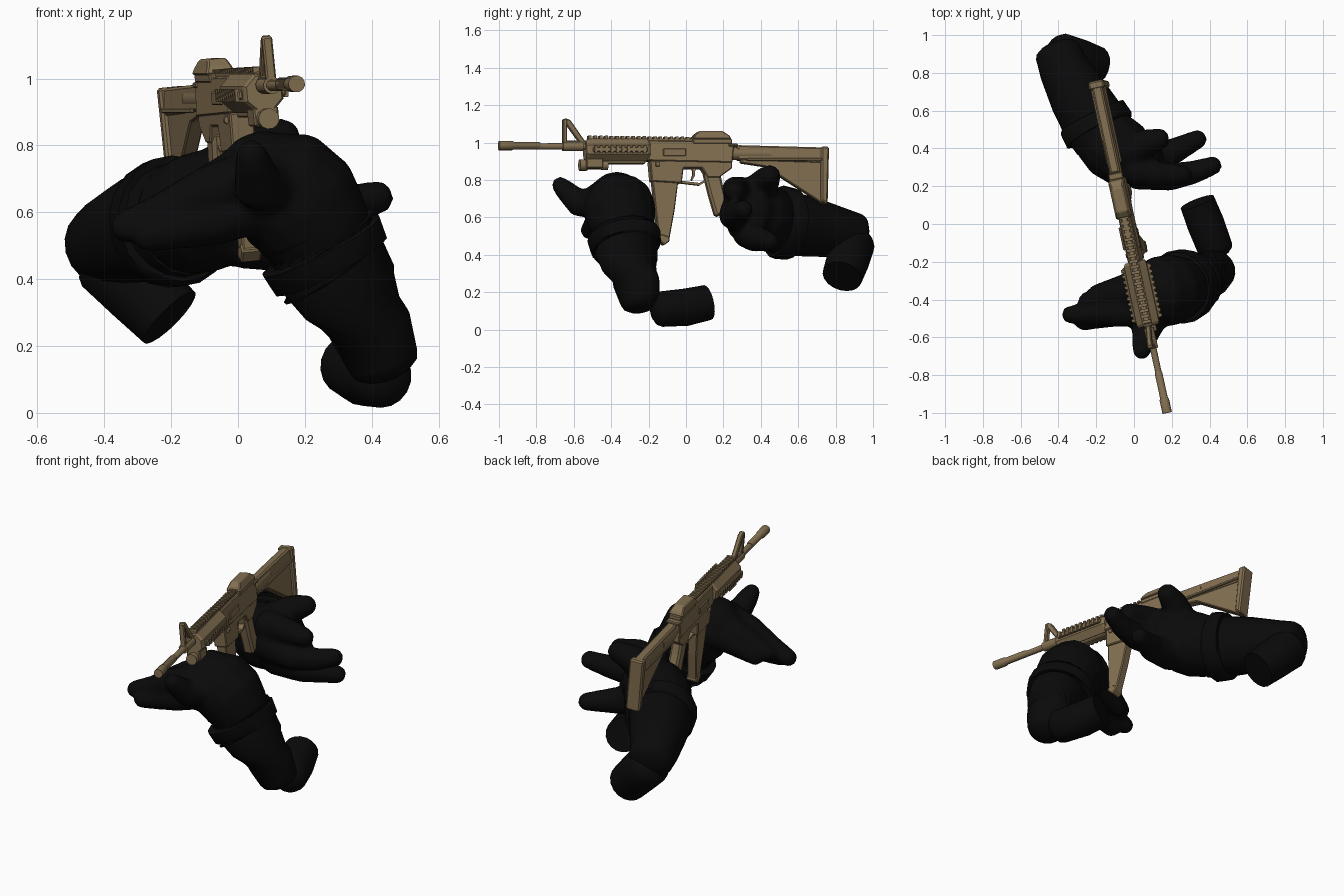
import bpy, bmesh, math
from mathutils import Matrix, Vector


def material(name, rgb):
    m = bpy.data.materials.new(name)
    m.diffuse_color = (*rgb, 1)
    return m


TAN = material("tan", (0.225, 0.16, 0.082))
BLACK = material("black", (0.003, 0.003, 0.003))

# rifle placement: yawed, slightly rolled
PLACE = Matrix(((1, -0.217, -0.1, 0.057), (0.217, 1, 0, 0),
                (0.1, 0, 1, 0), (0, 0, 0, 1)))


def finish(name, bm, mat, smooth=None, place=False):
    bmesh.ops.recalc_face_normals(bm, faces=bm.faces)
    if place:
        bm.transform(PLACE)
    me = bpy.data.meshes.new(name)
    bm.to_mesh(me)
    bm.free()
    me.materials.append(mat)
    ob = bpy.data.objects.new(name, me)
    bpy.context.collection.objects.link(ob)
    if smooth:
        bpy.ops.object.select_all(action='DESELECT')
        ob.select_set(True)
        bpy.context.view_layer.objects.active = ob
        bpy.ops.object.shade_smooth_by_angle(angle=math.radians(smooth))
    return ob


def prism(name, pts, width, x=0, top=1, bevel=0.005):
    """Side profile (y, z) extruded across x; 'top' narrows the upper edge."""
    bm = bmesh.new()
    zs = [p[1] for p in pts]
    lo, hi = min(zs), max(zs)
    rows = []
    for s in (-1, 1):
        rows.append([bm.verts.new((x + s * width / 2 * (1 + (top - 1) * (z - lo) / (hi - lo)), y, z))
                     for y, z in pts])
    bm.faces.new(rows[0])
    bm.faces.new(rows[1][::-1])
    n = len(pts)
    for i in range(n):
        j = (i + 1) % n
        bm.faces.new((rows[0][i], rows[0][j], rows[1][j], rows[1][i]))
    ob = finish(name, bm, TAN, place=True)
    if bevel:
        b = ob.modifiers.new("edge", 'BEVEL')
        b.width = bevel
        b.segments = 1
    return ob


def box(name, y0, y1, z0, z1, width, x=0, **kw):
    return prism(name, [(y0, z0), (y1, z0), (y1, z1), (y0, z1)], width, x, **kw)


def add_tube(bm, path, sides=16, ends=(0, 0)):
    """Rings of radius r along (x, y, z, r); ends sets how round each tip is."""
    pts = [(Vector(p[:3]), p[3]) for p in path]
    for at, k in ((0, ends[0]), (-1, ends[1])):
        if k:
            p, r = pts[at]
            d = (p - pts[1 if at == 0 else -2][0]).normalized()
            tip = [(p + d * r * k * math.sin(a), r * math.cos(a)) for a in (0.45, 0.9, 1.3)]
            pts = tip[::-1] + pts if at == 0 else pts + tip
    rings = []
    for i, (p, r) in enumerate(pts):
        d = (pts[min(i + 1, len(pts) - 1)][0] - pts[max(i - 1, 0)][0]).normalized()
        ref = Vector((0, 0, 1)) if abs(d.z) < 0.85 else Vector((0, 1, 0))
        u = d.cross(ref).normalized()
        v = d.cross(u)
        ring = []
        for k in range(sides):
            a = 2 * math.pi * (k + 0.5) / sides
            ring.append(bm.verts.new(p + (u * math.cos(a) + v * math.sin(a)) * r))
        rings.append(ring)
    for a, b in zip(rings, rings[1:]):
        for k in range(sides):
            j = (k + 1) % sides
            bm.faces.new((a[k], a[j], b[j], b[k]))
    bm.faces.new(rings[0][::-1])
    bm.faces.new(rings[-1])


def barrel_part(name, z, stations, sides=12, x=0):
    bm = bmesh.new()
    add_tube(bm, [(x, y, z, r) for y, r in stations], sides)
    return finish(name, bm, TAN, 35 if sides > 8 else None, True)


def limb(name, path, ends=(0, 0)):
    bm = bmesh.new()
    add_tube(bm, path, 18, ends)
    return finish(name, bm, BLACK, 50)


def hand(name, tubes):
    """Palm and fingers fused into one soft glove."""
    bm = bmesh.new()
    for t in tubes:
        add_tube(bm, t, 14, (0.7, 0.9))
    ob = finish(name, bm, BLACK)
    r = ob.modifiers.new("fuse", 'REMESH')
    r.mode = 'VOXEL'
    r.voxel_size = 0.016
    r.use_smooth_shade = True
    s = ob.modifiers.new("soften", 'SMOOTH')
    s.iterations = 4


# --- barrel group
barrel_part("barrel", 0.98, [(-0.93, 0.016), (-0.5, 0.018)])
barrel_part("flash_hider", 0.984, [(-1.0, 0.025), (-0.93, 0.025), (-0.92, 0.02), (-0.79, 0.02), (-0.78, 0.016)])
barrel_part("gas_block", 0.98, [(-0.66, 0.026), (-0.55, 0.026)])
prism("front_sight_post", [(-0.66, 0.99), (-0.638, 0.99), (-0.638, 1.13), (-0.66, 1.125)], 0.03)
prism("front_sight_brace", [(-0.565, 0.99), (-0.53, 0.99), (-0.62, 1.12), (-0.645, 1.13), (-0.645, 1.1)], 0.026)
box("front_sight_base", -0.655, -0.535, 0.985, 1.01, 0.026)

# --- handguard with rails
barrel_part("handguard", 0.958, [(-0.54, 0.055), (-0.525, 0.063), (-0.215, 0.063), (-0.2, 0.055)], 8)
box("top_rail", -0.53, 0.05, 1.0, 1.022, 0.034)
for i in range(20):
    y = -0.525 + i * 0.029
    box("top_rail_tooth", y, y + 0.016, 1.018, 1.036 - 0.008 * i / 20, 0.046, bevel=0)
for s in (-1, 1):
    box("side_rail", -0.51, -0.22, 0.943, 0.971, 0.016, s * 0.064)
    for i in range(10):
        y = -0.505 + i * 0.029
        box("side_rail_tooth", y, y + 0.016, 0.938, 0.976, 0.012, s * 0.073, bevel=0)
box("bottom_rail", -0.51, -0.22, 0.885, 0.91, 0.04)
barrel_part("weapon_light", 0.88, [(-0.57, 0.031), (-0.53, 0.031), (-0.52, 0.022), (-0.46, 0.022), (-0.45, 0.027), (-0.42, 0.027)])
box("light_mount", -0.54, -0.45, 0.86, 0.915, 0.075)

# --- receiver
prism("upper_receiver", [(-0.21, 0.9), (0.24, 0.89), (0.25, 0.98), (0.2, 1.005), (-0.21, 1.01)], 0.085, top=0.7)
prism("lower_receiver", [(-0.2, 0.9), (-0.19, 0.79), (-0.03, 0.78), (-0.02, 0.86), (0.08, 0.86),
                         (0.11, 0.81), (0.17, 0.81), (0.24, 0.86), (0.24, 0.91)], 0.072)
for s in (-1, 1):
    box("port_cover", -0.13, -0.01, 0.925, 0.965, 0.012, s * 0.039, bevel=0.003)
    barrel_part("pivot_pin", 0.88, [(-0.17, 0.012), (-0.15, 0.012)], x=s * 0.035)
box("charging_handle", 0.22, 0.27, 0.975, 0.992, 0.075)
prism("magazine", [(-0.185, 0.8), (-0.17, 0.66), (-0.15, 0.48), (-0.12, 0.455), (-0.095, 0.475),
                   (-0.065, 0.64), (-0.045, 0.8)], 0.052)
prism("magazine_base", [(-0.158, 0.485), (-0.12, 0.45), (-0.092, 0.472), (-0.096, 0.495), (-0.14, 0.51)], 0.06)
prism("trigger_guard_bottom", [(-0.03, 0.782), (0.07, 0.77), (0.12, 0.8), (0.12, 0.812), (0.07, 0.783), (-0.03, 0.795)], 0.03, bevel=0)
prism("trigger", [(0.03, 0.87), (0.05, 0.87), (0.045, 0.82), (0.03, 0.795), (0.025, 0.8), (0.035, 0.83)], 0.016, bevel=0)
prism("pistol_grip", [(0.09, 0.84), (0.18, 0.83), (0.195, 0.76), (0.235, 0.63), (0.155, 0.6), (0.12, 0.72)], 0.06, bevel=0.012)

# --- optic
box("optic_base", 0.03, 0.24, 0.99, 1.018, 0.07)
prism("optic_hood", [(0.03, 1.015), (0.235, 1.015), (0.225, 1.035), (0.19, 1.06), (0.065, 1.06), (0.04, 1.04)], 0.088, top=0.62)

# --- stock
prism("stock_top", [(0.27, 0.905), (0.75, 0.89), (0.75, 0.972), (0.27, 0.985)], 0.068, top=0.72, bevel=0.008)
barrel_part("buffer_tube", 0.94, [(0.22, 0.034), (0.45, 0.034)])
prism("stock_web", [(0.29, 0.91), (0.29, 0.89), (0.42, 0.87), (0.73, 0.67), (0.73, 0.9)], 0.046)
prism("butt_pad", [(0.715, 0.69), (0.75, 0.665), (0.758, 0.975), (0.715, 0.975)], 0.08, bevel=0.008)
for s in (-1, 1):
    box("stock_rib", 0.32, 0.72, 0.9, 0.915, 0.012, s * 0.034, bevel=0.003)

# --- support arm (front)
limb("front_upper_sleeve", [(0.335, 0.115, 0.145, 0.095), (0.38, 0.0, 0.12, 0.1), (0.43, -0.13, 0.11, 0.095)], (0, 0.6))
limb("front_forearm", [(0.435, -0.245, 0.155, 0.108), (0.4, -0.265, 0.25, 0.125), (0.335, -0.3, 0.36, 0.155),
                       (0.25, -0.33, 0.49, 0.178), (0.22, -0.34, 0.55, 0.17)], (0.55, 0))
limb("front_cuff", [(0.285, -0.32, 0.43, 0.18), (0.278, -0.322, 0.44, 0.19), (0.248, -0.332, 0.5, 0.198),
                    (0.242, -0.334, 0.51, 0.188)])
hand("front_hand", [
    [(0.24, -0.335, 0.54, 0.17), (0.19, -0.35, 0.62, 0.19), (0.13, -0.36, 0.67, 0.19), (0.07, -0.37, 0.695, 0.155)],
    [(0.06, -0.46, 0.71, 0.085), (-0.1, -0.47, 0.66, 0.075), (-0.22, -0.475, 0.6, 0.062), (-0.34, -0.48, 0.555, 0.048)],
    [(0.06, -0.44, 0.62, 0.085), (-0.08, -0.47, 0.57, 0.072), (-0.27, -0.515, 0.53, 0.05)],
    [(0.05, -0.36, 0.73, 0.09), (-0.08, -0.37, 0.67, 0.075), (-0.25, -0.41, 0.59, 0.05)],
    [(0.06, -0.28, 0.68, 0.085), (-0.04, -0.33, 0.64, 0.07), (-0.2, -0.37, 0.57, 0.05)],
    [(0.1, -0.48, 0.68, 0.09), (0.06, -0.58, 0.68, 0.075), (0.045, -0.65, 0.75, 0.056), (0.04, -0.675, 0.775, 0.046)]])

# --- trigger arm (rear)
limb("rear_upper_sleeve", [(-0.205, 0.835, 0.285, 0.108), (-0.29, 0.865, 0.37, 0.115), (-0.38, 0.89, 0.46, 0.12)], (0, 0.5))
limb("rear_forearm", [(-0.405, 0.91, 0.5, 0.122), (-0.37, 0.82, 0.52, 0.135), (-0.29, 0.67, 0.55, 0.16),
                      (-0.2, 0.52, 0.57, 0.175), (-0.16, 0.46, 0.58, 0.17)], (0.45, 0))
limb("rear_cuff", [(-0.225, 0.57, 0.565, 0.18), (-0.22, 0.56, 0.566, 0.192), (-0.185, 0.5, 0.574, 0.198),
                   (-0.18, 0.49, 0.576, 0.186)])
hand("rear_hand", [
    [(-0.17, 0.47, 0.58, 0.17), (-0.11, 0.41, 0.6, 0.185), (-0.04, 0.365, 0.62, 0.18), (0.02, 0.34, 0.63, 0.145)],
    [(-0.02, 0.38, 0.73, 0.1), (0.07, 0.43, 0.8, 0.075), (0.135, 0.45, 0.825, 0.058)],
    [(0.0, 0.29, 0.73, 0.09), (0.14, 0.26, 0.75, 0.07), (0.26, 0.26, 0.74, 0.052)],
    [(0.02, 0.28, 0.63, 0.1), (0.2, 0.25, 0.61, 0.075), (0.32, 0.275, 0.62, 0.062), (0.42, 0.31, 0.645, 0.05)],
    [(0.02, 0.34, 0.53, 0.1), (0.18, 0.37, 0.49, 0.075), (0.34, 0.45, 0.47, 0.05)]])
